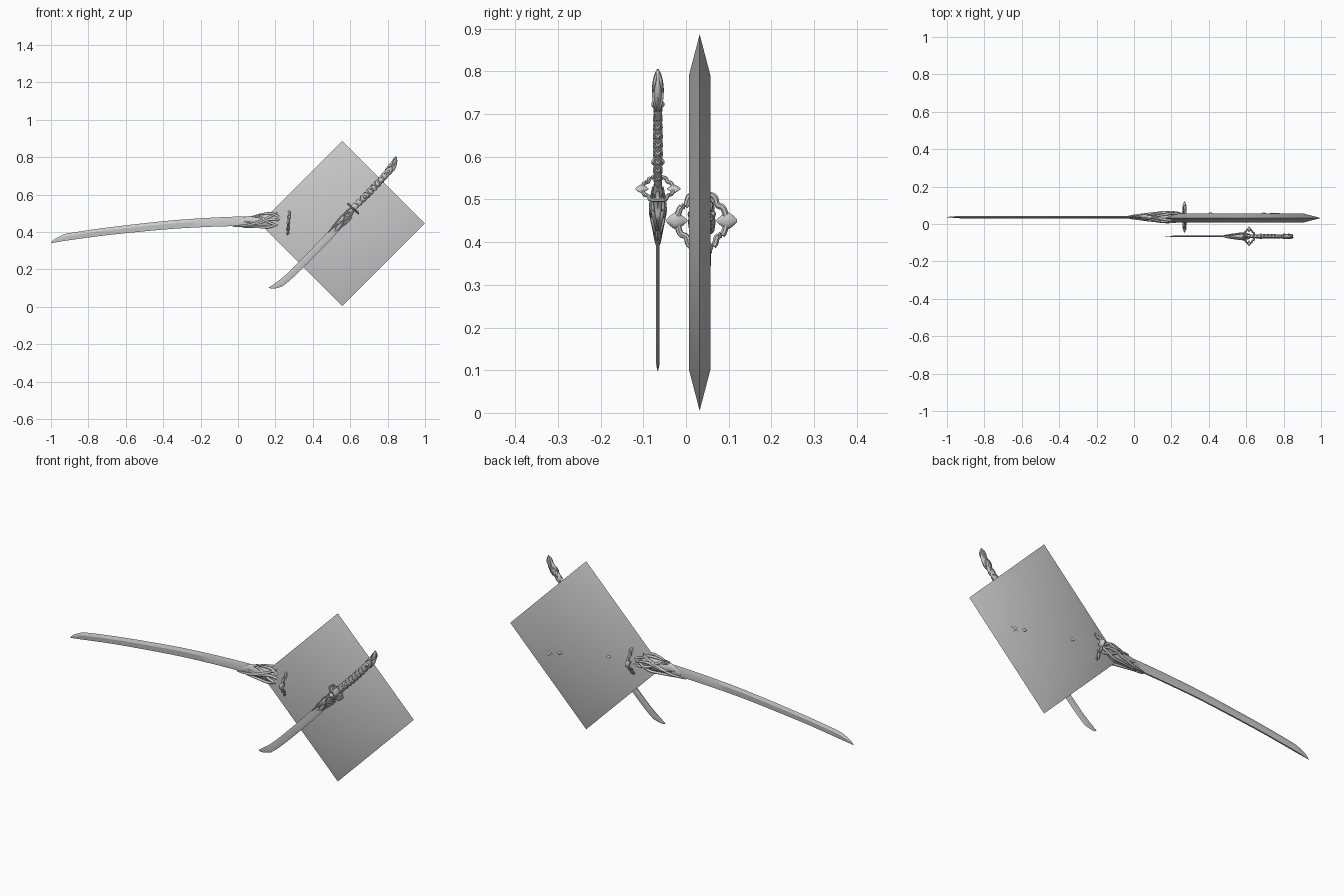
import bpy, bmesh, math
from mathutils import Vector

if "Cube" in bpy.data.objects:
    bpy.data.objects.remove(bpy.data.objects["Cube"])


def finish(name, bm, angle=None):
    bmesh.ops.recalc_face_normals(bm, faces=bm.faces)
    me = bpy.data.meshes.new(name)
    bm.to_mesh(me)
    bm.free()
    ob = bpy.data.objects.new(name, me)
    bpy.context.collection.objects.link(ob)
    if angle:
        bpy.ops.object.select_all(action='DESELECT')
        ob.select_set(True)
        bpy.context.view_layer.objects.active = ob
        bpy.ops.object.shade_smooth_by_angle(angle=math.radians(angle))
    return ob


def skin(bm, rings, closed=False):
    """Bridge equal-length rings of points."""
    vs = [[bm.verts.new(p) for p in r] for r in rings]
    n = len(vs[0])
    pairs = list(zip(vs, vs[1:])) + ([(vs[-1], vs[0])] if closed else [])
    for a, b in pairs:
        for i in range(n):
            bm.faces.new((a[i], a[(i + 1) % n], b[(i + 1) % n], b[i]))
    if not closed:
        bm.faces.new(vs[0][::-1])
        bm.faces.new(vs[-1])


def smooth(pts, closed=False, steps=6):
    """Catmull-Rom resampling."""
    P = [Vector(p) for p in pts]
    n = len(P)
    get = (lambda i: P[i % n]) if closed else (lambda i: P[max(0, min(n - 1, i))])
    out = []
    for i in range(n if closed else n - 1):
        a, b, c, d = (get(i + k) for k in (-1, 0, 1, 2))
        for s in range(steps):
            t = s / steps
            out.append(0.5 * (2 * b + (c - a) * t + (2 * a - 5 * b + 4 * c - d) * t * t
                              + (3 * b - a - 3 * c + d) * t ** 3))
    return out if closed else out + [P[-1]]


def tube(bm, pts, r, closed=False, sides=7, taper=True):
    P = smooth(pts, closed, 5)
    n, rings = len(P), []
    for i, p in enumerate(P):
        t = (P[(i + 1) % n] - P[i - 1]) if closed else P[min(i + 1, n - 1)] - P[max(i - 1, 0)]
        t.normalize()
        up = Vector((0, 1, 0)) if abs(t.y) < 0.9 else Vector((0, 0, 1))
        a = t.cross(up).normalized()
        b = t.cross(a)
        f = r
        if taper and not closed:
            f = r * (0.15 + 0.85 * math.sin(math.pi * i / (n - 1)) ** 0.5 if 0 < i < n - 1 else 0.15)
        rings.append([p + f * (math.cos(q) * a + math.sin(q) * b)
                      for q in (2 * math.pi * k / sides for k in range(sides))])
    skin(bm, rings, closed)


def sword(label, line, guard_i, y, k, flip, hw_tip, hw_base):
    """Sword along an x-z line; d = distance from guard, v = across, w = depth."""
    S = 8
    P = smooth(line, steps=S)
    acc = [0]
    for a, b in zip(P, P[1:]):
        acc.append(acc[-1] + (b - a).length)
    zero = acc[guard_i * S]

    def loc(d, v=0, w=0):
        s = d * k + zero
        i = 0
        while i < len(P) - 2 and acc[i + 1] < s:
            i += 1
        t = (P[i + 1] - P[i]).normalized()
        j = max(0, min(len(P) - 2, i + (1 if s - acc[i] > (acc[i + 1] - acc[i]) / 2 else -1)))
        p = P[i] + t * (s - acc[i])
        t = (t + 0.3 * (P[j + 1] - P[j]).normalized()).normalized()
        return Vector((p.x - t.y * v * k * flip, y + w * k, p.y + t.x * v * k * flip))

    def loft(name, stations, sides=14, steps=4):
        bm = bmesh.new()
        skin(bm, [[loc(s[0], s[1] + s[2] * math.cos(q), s[3] * math.sin(q))
                   for q in (2 * math.pi * i / sides for i in range(sides))]
                  for s in (tuple(v) for v in smooth4(stations, steps))])
        finish(label + name, bm, 50)

    def smooth4(st, steps):
        A = smooth([(a, b, c) for a, b, c, _ in st], steps=steps)
        B = smooth([(a, d, 0) for a, _, _, d in st], steps=steps)
        return [(p.x, p.y, max(p.z, .001), max(q.y, .001)) for p, q in zip(A, B)]

    # blade: curved spine, sharp edge, slanted point
    L = zero / k
    bm = bmesh.new()
    rings = []
    for i in range(41):
        u = i / 40
        u = u * u * 0.6 + u * 0.4
        d = -L + u * (L - 0.03)
        h = (hw_tip + (hw_base - hw_tip) * u) / k
        c = min(1, (d + L) / (0.085 / k ** 0.3))
        e = -h + 2 * h * max(0.02, c ** 0.5 if c < 1 else 1)
        th = 0.0065 * min(1, 0.15 + c)
        m = -h + (e + h) * 0.62
        rings.append([loc(d, -h, th * .6), loc(d, m, th), loc(d, e, 0),
                      loc(d, m, -th), loc(d, -h, -th * .6)])
    skin(bm, rings)
    finish(label + "blade", bm, 25)

    # collar that grips the blade
    loft("collar", [(-.27, -.012, .012, .006), (-.22, -.004, .030, .013), (-.16, -.002, .031, .018),
                    (-.11, .006, .040, .021), (-.07, .002, .030, .021), (-.03, 0, .025, .018),
                    (.0, 0, .024, .017)])

    # root-like strands over the collar, both faces
    bm = bmesh.new()
    strands = [
        [(-.30, -.027, .006), (-.22, -.022, .014), (-.15, 0, .021), (-.09, .030, .023), (-.06, .048, .012)],
        [(-.20, .026, .010), (-.15, .020, .018), (-.10, -.008, .026), (-.04, -.020, .020), (.0, -.012, .018)],
        [(-.25, -.032, .004), (-.17, -.032, .014), (-.10, -.030, .022), (-.05, -.005, .025), (-.01, .018, .018)],
        [(-.18, .030, .004), (-.13, .040, .010), (-.09, .042, .016), (-.05, .026, .020), (-.01, .022, .014)],
        [(-.24, 0, .009), (-.17, -.012, .019), (-.11, .008, .026), (-.06, .010, .026), (-.02, 0, .022)],
    ]
    for side in (1, -1):
        for st in strands:
            tube(bm, [loc(d, v, w * side) for d, v, w in st], .0068 * k)
    finish(label + "collar_strands", bm, 60)

    # guard: open wavy ring, four vines and two pointed side lobes
    bm = bmesh.new()
    quarter = [(.057, .008), (.050, .030), (.036, .038), (.028, .058)]
    ring = quarter + [(0, .062)] + [(-a, b) for a, b in quarter[::-1]]
    ring += [(-a, -b) for a, b in quarter] + [(0, -.062)] + [(a, -b) for a, b in quarter[::-1]]
    tube(bm, [loc(0, v, w) for w, v in ring], .0075 * k, closed=True)
    for s in (1, -1):
        tube(bm, [loc(0, s * .018, 0), loc(.004, s * .04, 0), loc(0, s * .068, 0)], .009 * k)
        prof = [(.034, .002), (.045, .012), (.056, .019), (.064, .0195), (.074, .012), (.083, .003)]
        skin(bm, [[loc(.5 * r * math.sin(q), r * math.cos(q), s * w)
                   for q in (math.pi * i / 5 for i in range(10))] for w, r in prof])
    finish(label + "guard", bm, 50)

    # grip with swollen, hooked end
    loft("grip", [(-.01, 0, .026, .017), (.05, 0, .026, .014), (.14, 0, .027, .014), (.25, 0, .027, .014),
                  (.36, 0, .027, .014), (.43, 0, .029, .015), (.47, .002, .034, .016),
                  (.51, .002, .027, .014), (.55, -.004, .017, .011), (.575, -.010, .005, .004)])

    # crossing wrap cords
    bm = bmesh.new()
    for s in (1, -1):
        for ph in (0, math.pi):
            cord = []
            for i in range(37):
                q = i * math.pi / 4
                cord.append(loc(.03 + .011 * i, .028 * math.cos(q * s + ph), .0145 * math.sin(q * s + ph)))
            tube(bm, cord, .0048 * k, sides=6)
    # twisted strands on the end cap
    for s in (1, -1):
        for v in (1, -1):
            tube(bm, [loc(.42, .03 * v, .004 * s), loc(.46, .022 * v, .014 * s),
                      loc(.50, -.006 * v, .016 * s), loc(.54, -.014 * v, .011 * s),
                      loc(.572, -.01, .003 * s)], .006 * k)
    finish(label + "grip_wrap", bm, 60)

    # small studs on the grip
    bm = bmesh.new()
    for d in (.14, .43):
        for s in (1, -1):
            skin(bm, [[loc(d + r * math.cos(q), .6 * r * math.sin(q), s * w)
                       for q in (math.pi * i / 5 for i in range(10))]
                      for w, r in ((.012, .017), (.019, .014), (.024, .006))])
    finish(label + "studs", bm, 50)


# diamond plate with chamfered rim
bm = bmesh.new()
skin(bm, [[Vector((.557 + r * math.cos(a), .032 + y, .446 + r * math.sin(a)))
           for a in (math.pi / 2 * i for i in range(4))]
          for y, r in ((-.025, .345), (0, .441), (.025, .345))])
finish("diamond_plate", bm, 60)

# long sword, its grip sunk in the plate
sword("long_sword_", [(-1.002, .358), (-.9, .375), (-.7, .403), (-.4, .435), (-.2, .449), (0, .457),
                      (.15, .457), (.27, .450), (.41, .435), (.55, .412), (.69, .38), (.83, .335)],
      7, .037, 1.0, 1, .018, .027)

# short sword in front of the plate
sword("short_sword_", [(.175, .088), (.25, .142), (.326, .213), (.41, .298), (.487, .378), (.55, .45),
                       (.615, .525), (.69, .6), (.77, .685), (.82, .745), (.852, .805)],
      6, -.066, .635, -1, .018, .021)
